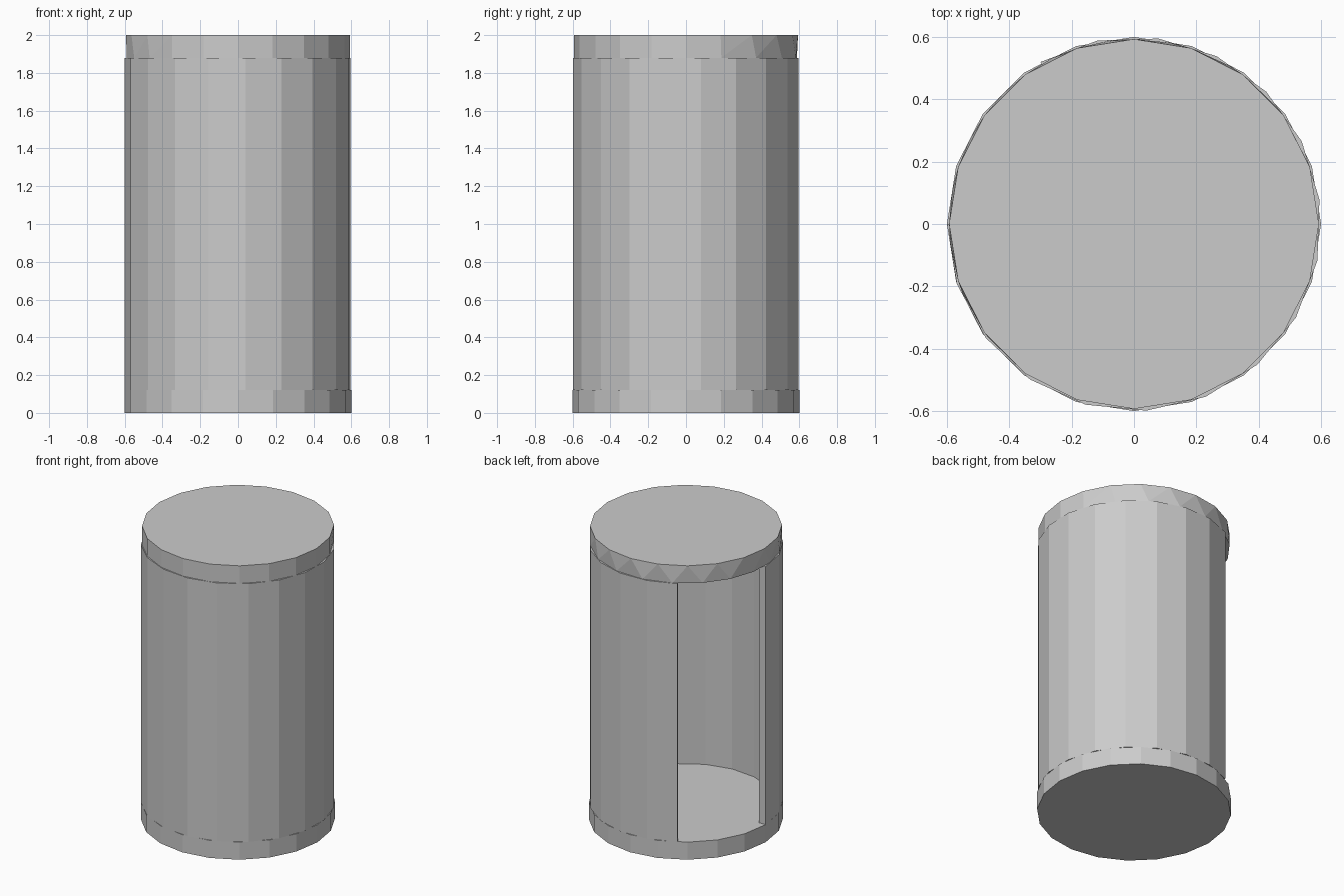
import bpy, bmesh
from math import sin, cos, radians

if "Cube" in bpy.data.objects:
    bpy.data.objects.remove(bpy.data.objects["Cube"])


def finish(bm, name):
    bmesh.ops.recalc_face_normals(bm, faces=bm.faces)
    mesh = bpy.data.meshes.new(name)
    bm.to_mesh(mesh)
    bm.free()
    obj = bpy.data.objects.new(name, mesh)
    bpy.context.collection.objects.link(obj)
    return obj


def loop(bm, angles, r, z):
    return [bm.verts.new((r * cos(radians(a)), r * sin(radians(a)), z)) for a in angles]


def disc(name, r, z0, z1, twist=0.0):
    """Closed 20-sided disc; twist leans the rear facets of its side wall."""
    bm = bmesh.new()
    top_a = [18 * k for k in range(20)]
    low_a = [a + twist * max(0.0, sin(radians((a - 15) * 180 / 215))) if 15 < a < 230 else a
             for a in top_a]
    low, top = loop(bm, low_a, r, z0), loop(bm, top_a, r, z1)
    sides = []
    for i in range(20):
        j = (i + 1) % 20
        sides.append(bm.faces.new((low[i], low[j], top[j], top[i])))
    bm.faces.new(top)
    bm.faces.new(low[::-1])
    if twist:
        bmesh.ops.triangulate(bm, faces=sides)
    return finish(bm, name)


def shell(name, r_out, r_in, z0, z1, start, sweep, steps):
    """Thick curved wall, open over the rest of the circle."""
    bm = bmesh.new()
    angles = [start + sweep * k / steps for k in range(steps + 1)]
    rings = [loop(bm, angles, r, z)
             for r, z in ((r_out, z0), (r_out, z1), (r_in, z1), (r_in, z0))]
    for k in range(4):
        a, b = rings[k], rings[(k + 1) % 4]
        for i in range(steps):
            bm.faces.new((a[i], a[i + 1], b[i + 1], b[i]))
    for end in (0, -1):
        bm.faces.new([ring[end] for ring in rings])
    return finish(bm, name)


# floor disc, lid, and wall with a doorway at the back left
disc("base", 0.60, 0.0, 0.12)
disc("lid", 0.593, 1.88, 2.0, twist=9.0)
shell("curved_wall", 0.60, 0.55, 0.12, 1.88, 180, 300, 16)
